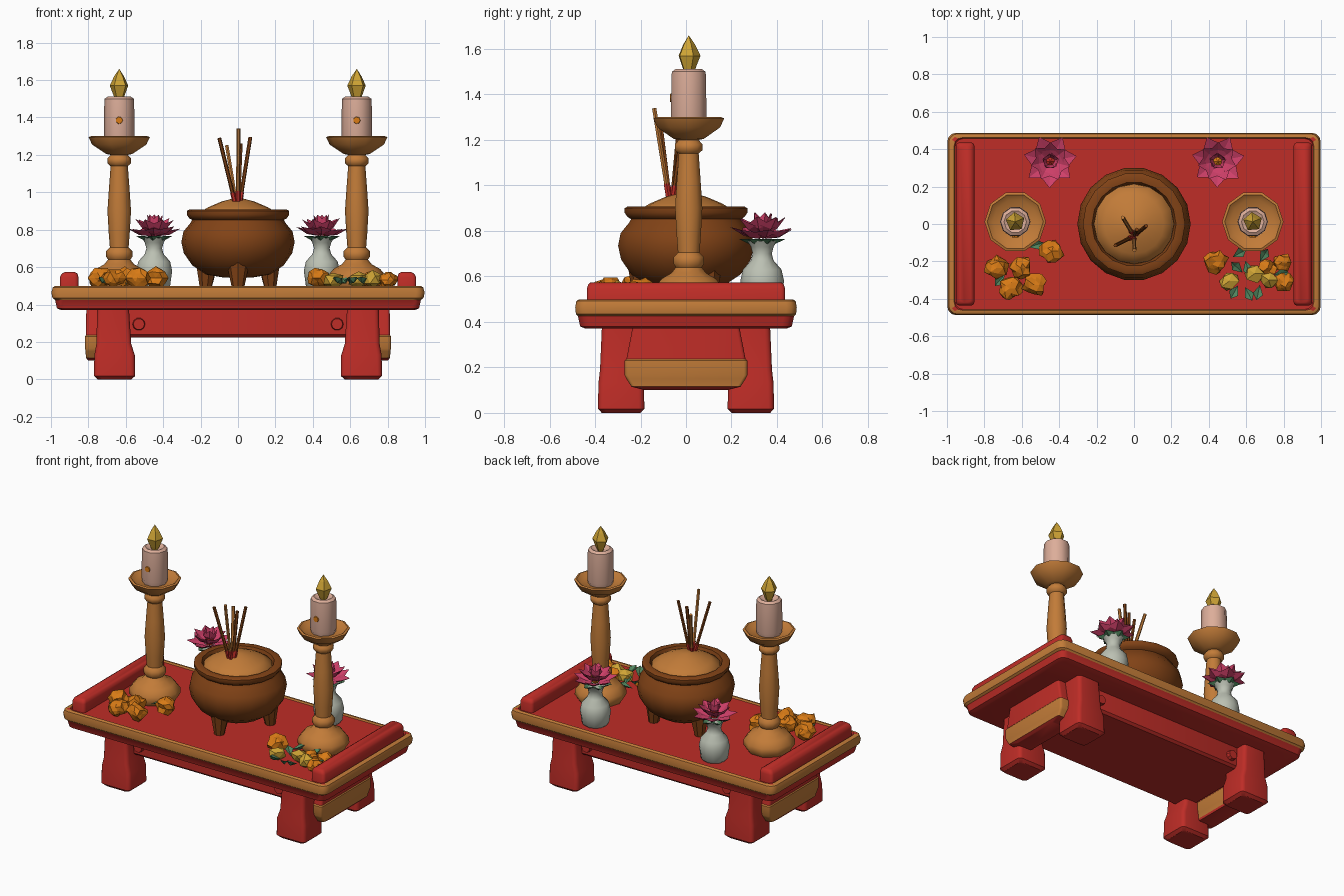
import bpy, bmesh, math, random
from mathutils import Vector, Matrix

if "Cube" in bpy.data.objects:
    bpy.data.objects.remove(bpy.data.objects["Cube"])

random.seed(4)


def material(name, rgb):
    m = bpy.data.materials.new(name)
    m.diffuse_color = (*rgb, 1)
    m.use_nodes = True
    m.node_tree.nodes["Principled BSDF"].inputs["Base Color"].default_value = m.diffuse_color
    return m


RED = material("red_lacquer", (0.52, 0.026, 0.02))
GOLD = material("tan_gold", (0.54, 0.2, 0.04))
BRONZE = material("dark_bronze", (0.22, 0.055, 0.008))
WAX = material("candle_wax", (0.72, 0.42, 0.32))
FLAME = material("flame_yellow", (0.62, 0.37, 0.035))
VASE = material("pale_ceramic", (0.5, 0.53, 0.45))
PINK = material("lotus_pink", (0.62, 0.05, 0.14))
ORANGE = material("marigold_orange", (0.7, 0.2, 0.008))
GREEN = material("leaf_green", (0.08, 0.23, 0.11))


def finish(name, bm, mats, angle=35, rule=None):
    bmesh.ops.remove_doubles(bm, verts=bm.verts, dist=0.0002)
    bmesh.ops.recalc_face_normals(bm, faces=bm.faces)
    if rule:
        for f in bm.faces:
            f.material_index = rule(f.calc_center_median())
    me = bpy.data.meshes.new(name)
    bm.to_mesh(me)
    bm.free()
    for m in mats:
        me.materials.append(m)
    for p in me.polygons:
        p.use_smooth = angle > 0
    if angle > 0:
        me.set_sharp_from_angle(angle=math.radians(angle))
    ob = bpy.data.objects.new(name, me)
    bpy.context.collection.objects.link(ob)
    return ob


def skin(bm, rings):
    loops = [[bm.verts.new(p) for p in ring] for ring in rings]
    n = len(loops[0])
    for a, b in zip(loops, loops[1:]):
        for i in range(n):
            j = (i + 1) % n
            bm.faces.new((a[i], a[j], b[j], b[i]))
    bm.faces.new(loops[0][::-1])
    bm.faces.new(loops[-1])


def loft(name, sections, mats, corner=0.02, rule=None, angle=35):
    """Stack of rounded rectangles given as (cx, cy, half_x, half_y, z)."""
    rings = []
    for cx, cy, hx, hy, z in sections:
        ring = []
        for q in range(4):
            sx, sy = ((1, 1), (-1, 1), (-1, -1), (1, -1))[q]
            for k in range(4):
                a = math.radians(90 * q + 30 * k)
                ring.append((cx + sx * (hx - corner) + corner * math.cos(a),
                             cy + sy * (hy - corner) + corner * math.sin(a), z))
        rings.append(ring)
    bm = bmesh.new()
    skin(bm, rings)
    return finish(name, bm, mats, angle, rule)


def lathe(name, profile, at, mat, n=12, angle=40, turn=0.0):
    bm = bmesh.new()
    skin(bm, [[(at[0] + r * math.cos(2 * math.pi * i / n + turn),
                at[1] + r * math.sin(2 * math.pi * i / n + turn), z) for i in range(n)]
              for r, z in profile])
    return finish(name, bm, [mat], angle)


def rod(name, a, b, r0, r1, mat, n=6):
    a, b = Vector(a), Vector(b)
    q = (b - a).to_track_quat('Z', 'Y')
    bm = bmesh.new()
    skin(bm, [[p + q @ Vector((r * math.cos(2 * math.pi * i / n), r * math.sin(2 * math.pi * i / n), 0))
               for i in range(n)] for p, r in ((a, r0), (b, r1))])
    return finish(name, bm, [mat])


def petal(bm, at, yaw, pitch, length, width, thick=0.008, start=0.015):
    """Pointed, cupped petal rising at the pitch angle from a centre point."""
    m = Matrix.Translation(at) @ Matrix.Rotation(yaw, 4, 'Z') @ Matrix.Rotation(-pitch, 4, 'Y')
    pts = [(start, 0, 0), (length * .55, -width / 2, .014), (length, 0, .012),
           (length * .55, width / 2, .014), (length * .55, 0, 0), (length * .55, 0, -thick)]
    v = [bm.verts.new(m @ Vector(p)) for p in pts]
    for i in range(4):
        bm.faces.new((v[i], v[(i + 1) % 4], v[4]))
        bm.faces.new((v[(i + 1) % 4], v[i], v[5]))


# Table top: gold rim band, red underside and red tray surface
loft("table_top", [(0, 0, .945, .44, .37), (0, 0, .968, .465, .38), (0, 0, .978, .475, .425),
                   (0, 0, .992, .484, .435), (0, 0, .998, .487, .465), (0, 0, .99, .482, .492),
                   (0, 0, .98, .472, .498), (0, 0, .962, .462, .498), (0, 0, .957, .457, .487)],
     [RED, GOLD], .045, lambda c: int(c.z > .428 and max(abs(c.x) / .958, abs(c.y) / .458) > 1))

# Red frame box under the top
loft("apron_frame", [(0, 0, .66, .285, .225), (0, 0, .67, .3, .24), (0, 0, .67, .3, .375)], [RED])

for sx, side in ((-1, "left"), (1, "right")):
    # Raised end rails
    loft(side + "_end_rail", [(sx * .903, 0, .05, .436, .48), (sx * .903, 0, .05, .436, .545),
                              (sx * .9, 0, .042, .43, .565), (sx * .9, 0, .028, .42, .573)], [RED], angle=50)
    # End panel with a gold band
    loft(side + "_end_panel", [(sx * .74, 0, .06, .18, .10), (sx * .745, 0, .068, .24, .115),
                               (sx * .745, 0, .07, .262, .15), (sx * .745, 0, .073, .27, .165),
                               (sx * .745, 0, .073, .27, .23), (sx * .745, 0, .068, .262, .236),
                               (sx * .745, 0, .066, .235, .375)],
         [RED, GOLD], .015, lambda c: int(.13 < c.z < .234))
    for sy, end in ((-1, "front"), (1, "back")):
        # Flared legs
        loft(f"{end}_{side}_leg", [(sx * .66, sy * .285, .09, .085, 0), (sx * .66, sy * .285, .11, .102, .018),
                                   (sx * .66, sy * .285, .108, .1, .13), (sx * .664, sy * .283, .093, .095, .19),
                                   (sx * .668, sy * .28, .085, .09, .375)], [RED], .025)
        # Peg knobs beside the legs
        rod(f"{end}_{side}_peg", (sx * .53, sy * .28, .295), (sx * .53, sy * .325, .295), .037, .03, RED, 10)

    # Candlestick
    c = (sx * .635, .012)
    lathe(side + "_candlestick", [(.14, .485), (.16, .515), (.158, .55), (.125, .59), (.08, .615), (.06, .64),
                                  (.07, .655), (.07, .685), (.05, .705), (.056, .78), (.063, .9), (.055, 1.02),
                                  (.046, 1.14), (.063, 1.155), (.064, 1.18), (.046, 1.2), (.07, 1.205),
                                  (.145, 1.255), (.164, 1.295), (.15, 1.3), (.12, 1.275), (.0, 1.27)],
          c, GOLD, 10, 45)
    # Candle, front wax mark and flame
    lathe(side + "_candle", [(.076, 1.27), (.082, 1.3), (.08, 1.47), (.078, 1.5), (.06, 1.512), (.03, 1.495),
                             (0, 1.493)], c, WAX, 10, 45)
    rod(side + "_candle_mark", (c[0], c[1] - .07, 1.385), (c[0], c[1] - .083, 1.385), .022, .018, ORANGE, 7)
    lathe(side + "_flame", [(.018, 1.49), (.03, 1.515), (.052, 1.57), (.028, 1.62), (0, 1.66)], c, FLAME, 5, 0, .4)

    # Vase
    v = (sx * .448, .335)
    lathe(side + "_vase", [(.07, .485), (.085, .5), (.096, .58), (.085, .63), (.05, .67), (.042, .7),
                           (.05, .73), (.065, .755), (0, .75)], v, VASE, 12, 50)
    # Lotus with three petal rings, green sepals and a seed heart
    bm = bmesh.new()
    for count, pitch, length, width, z, off in ((7, .25, .15, .11, .762, 0.2), (7, .6, .135, .1, .772, .65),
                                                (5, 1.05, .11, .08, .778, .3)):
        for i in range(count):
            petal(bm, (*v, z), off + i * 2 * math.pi / count, pitch + random.uniform(-.06, .06), length, width)
    finish(side + "_lotus", bm, [PINK], 0)
    bm = bmesh.new()
    for i in range(6):
        petal(bm, (*v, .748), i * math.pi / 3 + .4, .05, .105, .075)
    finish(side + "_lotus_sepals", bm, [GREEN], 0)
    lathe(side + "_lotus_heart", [(.02, .77), (.03, .815), (0, .835)], v, ORANGE if sx > 0 else RED, 6, 0)

# Incense bowl with lipped rim
lathe("incense_bowl", [(.08, .545), (.17, .56), (.245, .61), (.29, .675), (.303, .735), (.292, .79), (.255, .835),
                       (.245, .852), (.262, .862), (.274, .88), (.274, .9), (.26, .908), (.225, .905),
                       (.212, .87), (0, .865)], (0, 0), BRONZE, 18)
# Three tapered feet
for i in range(3):
    a = math.radians(-90 + 120 * i)
    ca, sa = math.cos(a), math.sin(a)
    rod(f"bowl_foot_{i + 1}", (.2 * ca, .2 * sa, .485), (.19 * ca, .19 * sa, .64), .032, .065, BRONZE, 8)
# Ash mound
lathe("ash_mound", [(.215, .872), (.213, .888), (.16, .92), (.09, .95), (.03, .966), (0, .968)], (0, 0), GOLD, 16, 60)

# Incense sticks with red lower ends
for i, tip in enumerate([(-.1, -.115, 1.29), (.002, -.14, 1.34), (.066, -.01, 1.295), (-.06, .035, 1.25),
                         (.015, -.03, 1.26)]):
    t = Vector(tip)
    b = Vector((.15 * t.x, -.062 + .15 * (t.y + .05), .94))
    mid = b.lerp(t, .17)
    rod(f"incense_red_end_{i + 1}", b, mid, .013, .013, RED)
    rod(f"incense_stick_{i + 1}", mid, t, .0105, .0105, GOLD if i % 2 else BRONZE)


def blossom(name, x, y, r, mat, detail=2):
    bm = bmesh.new()
    bmesh.ops.create_icosphere(bm, subdivisions=detail, radius=r)
    for k, vert in enumerate(bm.verts):
        vert.co *= random.choice((.84, 1.02, 1.2))
        vert.co.z *= .88
    bmesh.ops.translate(bm, verts=bm.verts, vec=(x, y, .482 + r))
    finish(name, bm, [mat], 0)


# Marigold heaps in front of the candlesticks
for i, (x, y) in enumerate([(-.735, -.235), (-.665, -.345), (-.535, -.325), (-.605, -.235), (-.44, -.145),
                            (.44, -.2), (.79, -.205), (.8, -.31), (.715, -.235)]):
    blossom(f"marigold_{i + 1}", x, y, .06 if i < 6 else .048, ORANGE)
for i, (x, y) in enumerate([(.51, -.305), (.645, -.265), (.72, -.3)]):
    blossom(f"yellow_blossom_{i + 1}", x, y, .05, FLAME, 1)

# Loose leaves among the blossoms
bm = bmesh.new()
for x, y, yaw in [(-.55, -.12, .3), (-.6, -.28, 2), (-.7, -.28, 4), (.54, -.17, .5), (.57, -.25, 2.4),
                  (.6, -.21, 5), (.55, -.34, 4.2), (.6, -.35, 5.2), (.67, -.34, 4.5), (.68, -.19, 1), (.76, -.27, .2)]:
    petal(bm, (x, y, .515), yaw, .3, .075, .055, .012, -.015)
finish("loose_leaves", bm, [GREEN], 0)
